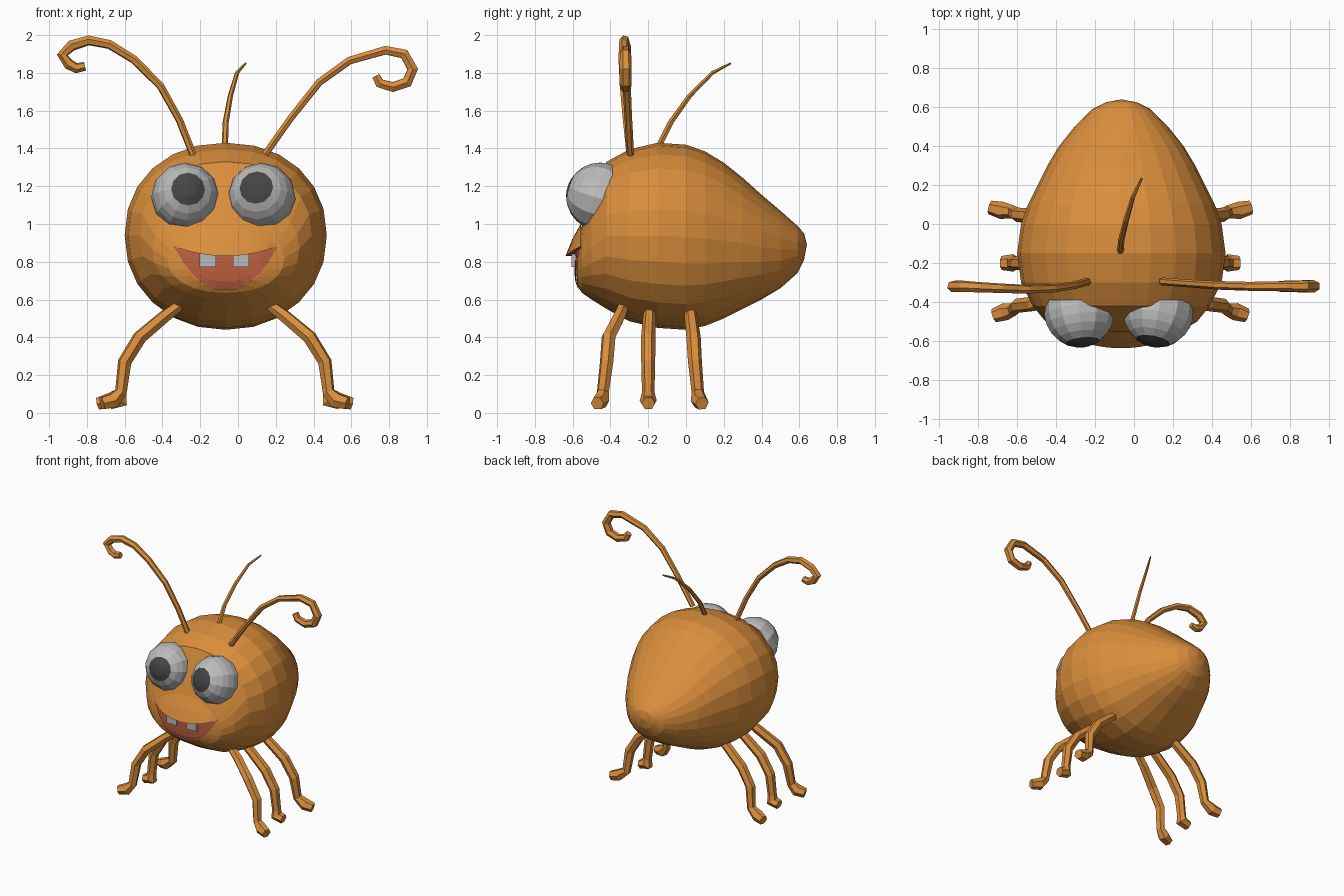
import bpy, bmesh, math
from mathutils import Vector, Matrix
from mathutils.bvhtree import BVHTree

if "Cube" in bpy.data.objects:
    bpy.data.objects.remove(bpy.data.objects["Cube"])

CX = -0.065  # the body sits slightly left of the origin


def material(name, rgb):
    m = bpy.data.materials.new(name)
    m.diffuse_color = (*rgb, 1)
    m.use_nodes = True
    m.node_tree.nodes["Principled BSDF"].inputs["Base Color"].default_value = m.diffuse_color
    return m


ORANGE = material("orange skin", (0.70, 0.27, 0.045))
GREY = material("pale grey", (0.50, 0.50, 0.50))
DARK = material("dark grey", (0.06, 0.06, 0.06))
RED = material("mouth red", (0.50, 0.115, 0.05))


def add_mesh(name, bm, mats, fix_normals=True):
    if fix_normals:
        bmesh.ops.recalc_face_normals(bm, faces=bm.faces)
    me = bpy.data.meshes.new(name)
    bm.to_mesh(me)
    bm.free()
    for m in mats:
        me.materials.append(m)
    ob = bpy.data.objects.new(name, me)
    bpy.context.collection.objects.link(ob)
    return ob


def tube(name, pts, radii, smooth_steps=0):
    """Tapered low-poly tube through the points."""
    cu = bpy.data.curves.new(name + "_path", 'CURVE')
    cu.dimensions = '3D'
    cu.bevel_depth = 1.0
    cu.bevel_resolution = 1
    cu.use_fill_caps = True
    sp = cu.splines.new('POLY')
    sp.points.add(len(pts) - 1)
    for p, co, r in zip(sp.points, pts, radii):
        p.co = (*co, 1)
        p.radius = r
    sp.use_smooth = False
    tmp = bpy.data.objects.new(name + "_path", cu)
    bpy.context.collection.objects.link(tmp)
    me = bpy.data.meshes.new_from_object(tmp.evaluated_get(bpy.context.evaluated_depsgraph_get()))
    bpy.data.objects.remove(tmp)
    me.materials.clear()
    me.materials.append(ORANGE)
    me.polygons.foreach_set("use_smooth", [False] * len(me.polygons))
    ob = bpy.data.objects.new(name, me)
    bpy.context.collection.objects.link(ob)


def bridge(bm, a, b, closed=False, mat=0):
    n = len(a)
    for i in range(n if closed else n - 1):
        j = (i + 1) % n
        bm.faces.new((a[i], a[j], b[j], b[i])).material_index = mat


# Body: egg lofted along y, rings of (y, half width, bottom z, top z)
RINGS = [(-0.575, 0.20, 0.67, 0.90), (-0.55, 0.31, 0.635, 1.00), (-0.50, 0.39, 0.60, 1.14),
         (-0.42, 0.455, 0.55, 1.33), (-0.30, 0.515, 0.485, 1.395), (-0.15, 0.535, 0.45, 1.43),
         (0.0, 0.515, 0.44, 1.42), (0.1, 0.48, 0.46, 1.385), (0.2, 0.43, 0.50, 1.325),
         (0.3, 0.38, 0.55, 1.245), (0.4, 0.32, 0.60, 1.155), (0.5, 0.24, 0.66, 1.07),
         (0.59, 0.15, 0.74, 0.99), (0.625, 0.08, 0.81, 0.95)]
SEG = 24
bm = bmesh.new()


def power(v):
    return math.copysign(abs(v) ** (2 / 2.15), v)


loops = []
for y, w, lo, hi in RINGS:
    ring = []
    for k in range(SEG):
        a = 2 * math.pi * k / SEG
        ring.append(bm.verts.new((CX + w * power(math.cos(a)), y,
                                  (lo + hi) / 2 + (hi - lo) / 2 * power(math.sin(a)))))
    loops.append(ring)
for a, b in zip(loops, loops[1:]):
    bridge(bm, a, b, True)
for ring, tip in ((loops[0], (CX, -0.585, 0.76)), (loops[-1], (CX, 0.64, 0.89))):
    v = bm.verts.new(tip)
    for k in range(SEG):
        bm.faces.new((ring[k], ring[(k + 1) % SEG], v))
bmesh.ops.recalc_face_normals(bm, faces=bm.faces)
skin = BVHTree.FromBMesh(bm)
add_mesh("body", bm, [ORANGE])


def front_y(x, z):
    return skin.ray_cast(Vector((x, -2, z)), Vector((0, 1, 0)))[0].y


# Mouth: red crescent laid on the face, under an overhanging lip
US = [i / 6 for i in range(-6, 7)]


def mouth_x(u):
    return CX + 0.27 * u


def lip_z(u):
    return 0.83 + 0.05 * u * u


bm = bmesh.new()
rows = []
for t in (0, 0.25, 0.5, 0.75, 1):
    row = []
    for u in US:
        low = 0.65 + 0.225 * abs(u) ** 2.3
        z = lip_z(u) * (1 - t) + low * t
        row.append(bm.verts.new((mouth_x(u), front_y(mouth_x(u), z) - 0.008, z)))
    rows.append(row)
for a, b in zip(rows, rows[1:]):
    bridge(bm, b, a)
add_mesh("mouth", bm, [RED], False)

bm = bmesh.new()
rows = []
for s in (0, 0.5, 1, 2):  # the last row folds back underneath
    row = []
    for u in US:
        k = 1 - u * u
        z = lip_z(u) + (0.03 + 0.15 * k) * max(0, 1 - s)
        y = front_y(mouth_x(u), z)
        y = y + 0.01 if s == 2 else y - 0.006 - 0.052 * k ** 0.8 * s
        row.append(bm.verts.new((mouth_x(u), y, z)))
    rows.append(row)
for i, (a, b) in enumerate(zip(rows, rows[1:])):
    bridge(bm, b, a, mat=1 if i == 2 else 0)
add_mesh("upper_lip", bm, [ORANGE, RED], False)

# Teeth
for name, x in (("left_tooth", -0.16), ("right_tooth", 0.015)):
    bm = bmesh.new()
    bmesh.ops.create_cube(bm, size=1, matrix=Matrix.Translation((x, -0.59, 0.808)) @
                          Matrix.Diagonal((0.085, 0.035, 0.07, 1)))
    add_mesh(name, bm, [GREY])

# Eyes: balls whose pole points along the gaze, so the first rings are the pupil
for name, x, gaze in (("left_eye", -0.28, (0.018, -0.17, 0.045)),
                      ("right_eye", 0.125, (-0.032, -0.168, 0.055))):
    c = Vector((x, -0.455, 1.145))
    g = Vector(gaze).normalized()
    bm = bmesh.new()
    bmesh.ops.create_uvsphere(bm, u_segments=12, v_segments=12, radius=0.18,
                              matrix=Matrix.Translation(c) @ g.to_track_quat('Z', 'Y').to_matrix().to_4x4())
    for f in bm.faces:
        d = (f.calc_center_median() - c).normalized()
        f.material_index = 1 if d.dot(g) > math.cos(math.radians(30)) else 0
    cut = bmesh.ops.bisect_plane(bm, geom=bm.verts[:] + bm.edges[:] + bm.faces[:],
                                 plane_co=(0, -0.39, 0), plane_no=(0, 1, 0), clear_outer=True)
    rim = [e for e in cut["geom_cut"] if isinstance(e, bmesh.types.BMEdge)]
    for f in bmesh.ops.contextual_create(bm, geom=rim)["faces"]:
        f.material_index = 2
    add_mesh(name, bm, [GREY, DARK, RED])

# Legs: three per side, (name, hip y, knee y, foot y, foot x)
for side, s in (("left", -1), ("right", 1)):
    for name, hy, ky, fy, fx in (("front", -0.33, -0.41, -0.45, 0.62),
                                 ("middle", -0.19, -0.20, -0.20, 0.58),
                                 ("back", 0.02, 0.04, 0.07, 0.64)):
        dy = (fy - ky) * 0.5
        path = [(0.24, hy, 0.57), (0.32, hy + (ky - hy) * 0.3, 0.51), (0.45, ky, 0.40),
                (0.53, ky + dy * 0.5, 0.27), (0.55, fy - dy * 0.5, 0.11),
                (fx - 0.03, fy, 0.065), (fx + 0.03, fy + dy, 0.05)]
        tube(f"{side}_{name}_leg", [(CX - 0.005 + s * x, y, z) for x, y, z in path],
             [0.03, 0.035, 0.038, 0.037, 0.033, 0.045, 0.036])

# Antennae: curled pair and a thin hair on top
tube("left_antenna",
     [(-0.235, -0.295, 1.36), (-0.31, -0.315, 1.55), (-0.41, -0.33, 1.73), (-0.55, -0.335, 1.87),
      (-0.68, -0.33, 1.95), (-0.79, -0.325, 1.972), (-0.88, -0.32, 1.945), (-0.93, -0.32, 1.895),
      (-0.895, -0.32, 1.845), (-0.855, -0.32, 1.825), (-0.81, -0.32, 1.835)],
     [0.02, 0.02, 0.021, 0.023, 0.025, 0.027, 0.03, 0.03, 0.03, 0.028, 0.024])
tube("right_antenna",
     [(0.145, -0.295, 1.37), (0.275, -0.305, 1.555), (0.43, -0.315, 1.75), (0.59, -0.32, 1.865),
      (0.78, -0.32, 1.92), (0.88, -0.32, 1.90), (0.925, -0.32, 1.82), (0.895, -0.32, 1.75),
      (0.82, -0.32, 1.725), (0.75, -0.32, 1.745), (0.73, -0.32, 1.785)],
     [0.02, 0.02, 0.022, 0.023, 0.026, 0.03, 0.032, 0.032, 0.03, 0.028, 0.024])
tube("top_hair",
     [(-0.07, -0.145, 1.41), (-0.065, -0.08, 1.54), (-0.04, 0.02, 1.68),
      (-0.005, 0.14, 1.80), (0.04, 0.235, 1.85)],
     [0.017, 0.016, 0.014, 0.011, 0.006])
